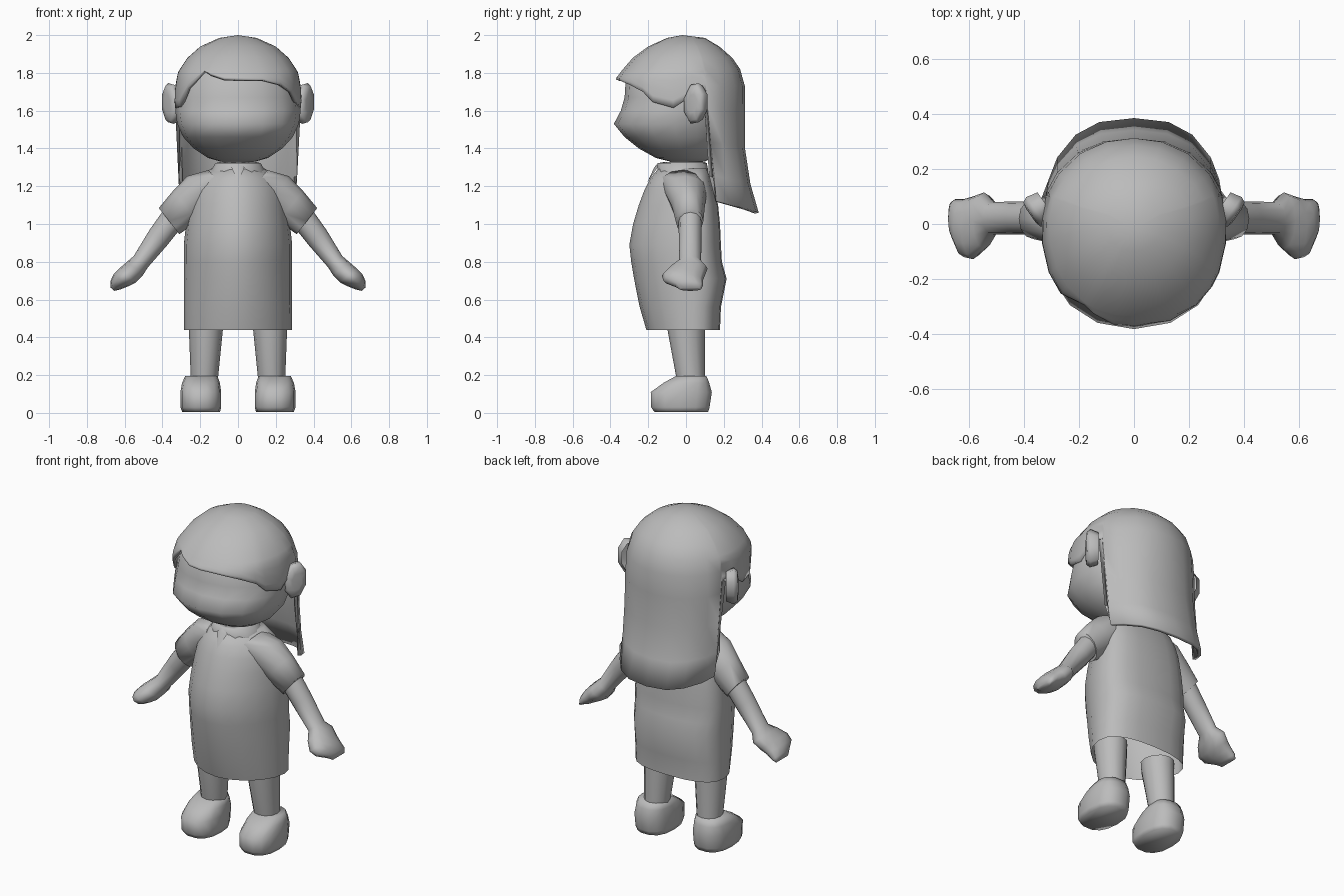
import bpy
import math
from mathutils import Vector

cube = bpy.data.objects.get("Cube")
if cube:
    bpy.data.objects.remove(cube)

grey = bpy.data.materials.new("plain_grey")
grey.use_nodes = True
grey.diffuse_color = (0.5, 0.5, 0.5, 1)
grey.node_tree.nodes["Principled BSDF"].inputs["Base Color"].default_value = (0.5, 0.5, 0.5, 1)


def make(name, verts, faces, mirror=False, thick=0, angle=80):
    mesh = bpy.data.meshes.new(name)
    mesh.from_pydata(verts, [], faces)
    mesh.materials.append(grey)
    obj = bpy.data.objects.new(name, mesh)
    bpy.context.collection.objects.link(obj)
    bpy.ops.object.select_all(action="DESELECT")
    obj.select_set(True)
    bpy.context.view_layer.objects.active = obj
    bpy.ops.object.mode_set(mode="EDIT")
    bpy.ops.mesh.select_all(action="SELECT")
    bpy.ops.mesh.normals_make_consistent(inside=False)
    bpy.ops.object.mode_set(mode="OBJECT")
    bpy.ops.object.shade_smooth_by_angle(angle=math.radians(angle))
    if mirror:
        mod = obj.modifiers.new("mirror", "MIRROR")
        mod.use_mirror_merge = False
    if thick:
        mod = obj.modifiers.new("thickness", "SOLIDIFY")
        mod.thickness = thick
        mod.offset = -1
    return obj


def power(value, exponent):
    return math.copysign(abs(value) ** exponent, value)


def loft(name, rings, n=16, square=(2, 2), middle=None, tilt=0, capped=True, **options):
    """Skin rings given as (x, z, half width, front y, back y).
    square holds the squareness of the front and back halves; middle is the y of the widest point."""
    across = Vector((math.cos(tilt), 0, math.sin(tilt)))
    verts = []
    for x, z, half, front, back in rings:
        centre = (front + back) / 2 if middle is None else middle
        for i in range(n):
            a = 2 * math.pi * i / n
            ahead = math.sin(a) < 0
            bend = 2 / square[0 if ahead else 1]
            u = power(math.cos(a), bend) * half
            v = power(math.sin(a), bend) * (centre - front if ahead else back - centre)
            verts.append(Vector((x, centre + v, z)) + across * u)
    faces = [tuple(range(len(verts) - n, len(verts)))]
    if capped:
        faces.append(tuple(range(n)))
    for r in range(len(rings) - 1):
        for i in range(n):
            j = (i + 1) % n
            faces.append((r * n + i, r * n + j, r * n + n + j, r * n + n + i))
    return make(name, verts, faces, **options)


def sample(points, x):
    """Piecewise linear lookup in points sorted by their first value."""
    for (x0, y0), (x1, y1) in zip(points, points[1:]):
        if x <= x1:
            return y0 + (y1 - y0) * max(0, x - x0) / (x1 - x0)
    return points[-1][1]


# Head, with the face pushed forward at nose height
loft("head", [(0, 1.33, .09, -.08, .1), (0, 1.35, .16, -.16, .14), (0, 1.4, .235, -.25, .19),
              (0, 1.46, .29, -.325, .23), (0, 1.53, .322, -.382, .25), (0, 1.6, .332, -.345, .26),
              (0, 1.67, .325, -.325, .27), (0, 1.75, .31, -.32, .27), (0, 1.82, .275, -.27, .24),
              (0, 1.9, .2, -.19, .17), (0, 1.95, .08, -.09, .08)], square=(2.15, 2))

# Hair: one shell of columns from the crown to a hairline that varies by angle
front_profile = [(1.6, .36), (1.77, .372), (1.87, .295), (1.94, .2), (1.985, .1), (2, 0)]
side_profile = [(1.05, .325), (1.65, .338), (1.72, .335), (1.8, .32), (1.87, .28),
                (1.94, .2), (1.985, .1), (2, 0)]
back_profile = [(1.06, .385), (1.25, .33), (1.4, .312), (1.74, .312), (1.84, .28),
                (1.92, .21), (1.985, .1), (2, 0)]
front_square = [(1.78, 2.35), (1.95, 2)]
back_square = [(1.06, 2.6), (1.8, 2)]
# Hairline height against angle in degrees, 0 at the front, positive to the left
hairline = [(-180, 1.06), (-163, 1.065), (-145, 1.08), (-125, 1.1), (-111, 1.12), (-109, 1.68),
            (-95, 1.68), (-82, 1.615), (-65, 1.62), (-50, 1.72), (-32, 1.81), (-24, 1.795),
            (-10, 1.77), (0, 1.765), (20, 1.76), (40, 1.735), (55, 1.7), (65, 1.645), (82, 1.615),
            (95, 1.68), (109, 1.68), (111, 1.12), (125, 1.1), (145, 1.08), (163, 1.065), (180, 1.06)]
crown = [1.985, 1.94, 1.88, 1.82]
verts, faces = [(0, -.02, 2)], []
columns = hairline[1:]
for angle, low in columns:
    levels = crown + [crown[-1] + (low - crown[-1]) * f for f in (.12, .3, .55, .8, 1)]
    a = math.radians(angle)
    behind = math.cos(a) < 0
    for z in levels:
        depth = sample(back_profile if behind else front_profile, z)
        bend = 2 / sample(back_square if behind else front_square, z)
        verts.append((sample(side_profile, z) * power(math.sin(a), bend),
                      -depth * power(math.cos(a), bend), z))
rows = len(levels)
for c in range(len(columns)):
    a, b = 1 + c * rows, 1 + (c + 1) % len(columns) * rows
    faces.append((0, a, b))
    faces += [(a + r, a + r + 1, b + r + 1, b + r) for r in range(rows - 1)]
make("hair", verts, faces, thick=.02)

# Ears: thin plates swept outward toward the back
verts, faces, n = [], [], 8
for depth, size in ((-.03, .85), (.005, 1), (.022, .85), (.026, .45)):
    for i in range(n):
        a = 2 * math.pi * i / n + math.pi / n
        y = .056 * size * math.cos(a)
        verts.append((.35 + depth + y * .7, .05 + y - depth * .7,
                      1.638 + .112 * size * math.sin(a) + y * .2))
for r in range(3):
    faces += [(r * n + i, r * n + (i + 1) % n, r * n + n + (i + 1) % n, r * n + n + i) for i in range(n)]
faces.append(tuple(range(3 * n, 4 * n)))
make("ear", verts, faces, mirror=True)

# Neck, collar and the small opening at the throat
loft("neck", [(0, 1.22, .09, -.1, .09), (0, 1.37, .08, -.08, .09)], n=12)
loft("collar", [(0, 1.27, .15, -.15, .12), (0, 1.322, .12, -.15, .11), (0, 1.328, .1, -.12, .1),
                (0, 1.29, .09, -.1, .09)], n=12)
make("throat_opening", [(-.035, -.15, 1.3), (.035, -.15, 1.3), (0, -.15, 1.32), (0, -.205, 1.22),
                        (0, -.168, 1.3)], [(0, 3, 4), (4, 3, 1), (0, 4, 2), (4, 1, 2)])

# Dress, open at the hem, widest behind the middle with a belly that tapers forward
loft("dress", [(0, .44, .285, -.21, .18), (0, .56, .287, -.245, .185), (0, .71, .287, -.275, .215),
               (0, .8, .287, -.29, .19), (0, .89, .287, -.3, .185), (0, 1.0, .275, -.28, .18),
               (0, 1.1, .26, -.25, .17), (0, 1.18, .245, -.22, .15), (0, 1.24, .215, -.19, .13),
               (0, 1.295, .14, -.145, .11)], n=20, square=(1.85, 2.5), middle=.04, capped=False)

# Sleeves and arms slope down and outward; each arm ends in a mitten hand
loft("sleeve", [(.1, 1.215, .09, -.14, .11), (.2, 1.165, .112, -.11, .11), (.28, 1.095, .103, -.075, .1),
                (.365, 1.015, .088, -.055, .092)], n=12, tilt=math.radians(52), mirror=True)
loft("arm", [(.33, 1.05, .066, -.04, .085), (.42, .93, .062, -.038, .082), (.515, .8, .048, -.038, .08),
             (.545, .765, .055, -.09, .115), (.585, .727, .058, -.128, .1), (.62, .702, .05, -.12, .09),
             (.65, .675, .034, -.06, .09), (.665, .655, .014, -.035, .08)],
     n=12, tilt=math.radians(40), mirror=True)

# Legs and rounded shoes
loft("leg", [(.17, .48, .092, -.1, .1), (.17, .44, .09, -.098, .1), (.178, .18, .072, -.05, .1)],
     n=12, mirror=True, angle=50)
loft("shoe", [(.195, .005, .1, -.17, .12), (.197, .03, .108, -.188, .128), (.197, .11, .108, -.19, .14),
              (.196, .16, .1, -.12, .125), (.194, .195, .085, -.055, .11)],
     n=14, square=(2.5, 2.5), mirror=True, angle=120)
